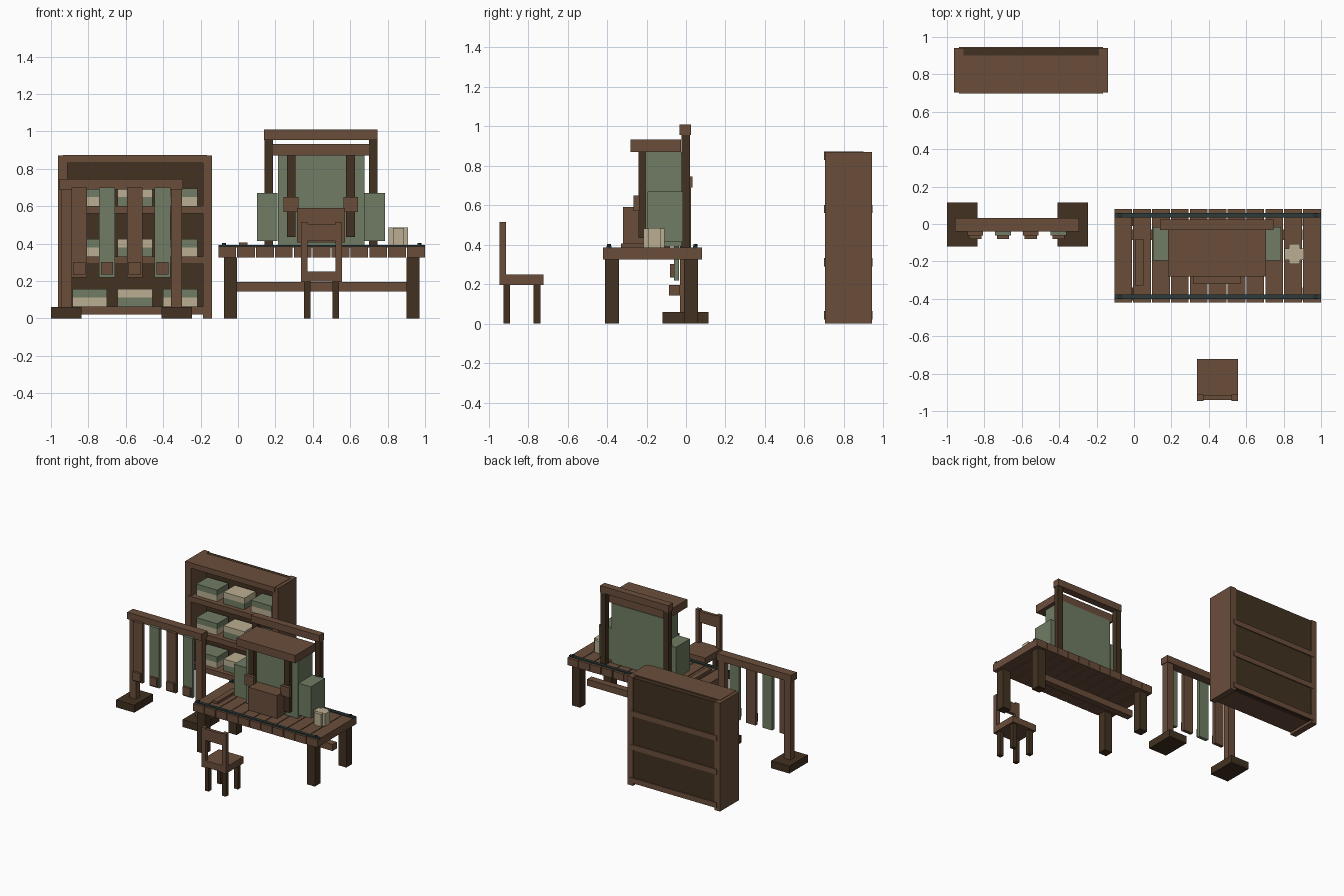
import bpy

cube = bpy.data.objects.get("Cube")
if cube:
    bpy.data.objects.remove(cube, do_unlink=True)


def material(name, rgb):
    m = bpy.data.materials.new(name)
    m.use_nodes = True
    colour = (*rgb, 1)
    m.diffuse_color = colour
    m.node_tree.nodes["Principled BSDF"].inputs["Base Color"].default_value = colour
    return m


WOOD = material("brown wood", (0.145, 0.076, 0.044))
DARK = material("dark wood", (0.055, 0.031, 0.015))
GREEN = material("sage green", (0.16, 0.2, 0.125))
CREAM = material("cream", (0.5, 0.43, 0.29))
IRON = material("dark iron", (0.026, 0.043, 0.043))


def box(name, mat, x, y, z):
    """Box from (min, max) pairs on each axis."""
    bpy.ops.mesh.primitive_cube_add(size=1, location=[sum(r) / 2 for r in (x, y, z)])
    ob = bpy.context.object
    ob.name = name
    ob.scale = [r[1] - r[0] for r in (x, y, z)]
    bpy.ops.object.transform_apply(location=False, rotation=False, scale=True)
    ob.data.materials.append(mat)
    return ob


def pair(name, mat, centre, x, y, z):
    """Two boxes mirrored about the plane x = centre."""
    box(name + "_left", mat, x, y, z)
    box(name + "_right", mat, (2 * centre - x[1], 2 * centre - x[0]), y, z)


# Work table: planks, legs, stretcher, iron rails with studs
TABLE = 0.447
for i in range(11):
    x = -0.105 + i * 0.1009
    box(f"table_plank_{i}", WOOD, (x, x + 0.095), (-0.42, 0.08), (0.325, 0.385))
for side, y in (("front", -0.375), ("back", 0.025)):
    pair(f"table_{side}_leg", DARK, TABLE, (0.9, 0.97), (y - 0.035, y + 0.035), (0, 0.325))
box("table_stretcher", WOOD, (-0.01, 0.9), (-0.085, -0.03), (0.143, 0.195))
for side, y in (("front", -0.39), ("back", 0.047)):
    box(f"{side}_rail", IRON, (-0.105, 1.0), (y - 0.012, y + 0.012), (0.38, 0.394))
    for x in (-0.075, 0.97):
        bpy.ops.mesh.primitive_cylinder_add(vertices=8, radius=0.01, depth=0.015,
                                            location=(x, y, 0.397))
        bpy.context.object.name = f"{side}_rail_stud"
        bpy.context.object.data.materials.append(IRON)

# Tall frame at the back of the table
PRESS = 0.443
pair("frame_post", DARK, PRESS, (0.7, 0.745), (-0.022, 0.02), (0.385, 0.955))
box("frame_beam", WOOD, (0.14, 0.747), (-0.032, 0.025), (0.955, 1.01))

# Cabinet with roof, columns, brackets and side boxes
box("cabinet_body", GREEN, (0.213, 0.675), (-0.205, -0.02), (0.39, 0.87))
box("cabinet_roof", WOOD, (0.183, 0.705), (-0.28, -0.025), (0.87, 0.933))
pair("cabinet_column", DARK, PRESS, (0.578, 0.625), (-0.24, -0.205), (0.435, 0.87))
pair("column_bracket", WOOD, PRESS, (0.563, 0.642), (-0.265, -0.235), (0.57, 0.65))
pair("side_box", GREEN, PRESS, (0.675, 0.785), (-0.195, -0.015), (0.415, 0.67))
box("front_box", WOOD, (0.315, 0.572), (-0.32, -0.205), (0.405, 0.59))

# Small things on the table
box("flat_board", WOOD, (0.005, 0.05), (-0.33, -0.08), (0.385, 0.405))
box("jar_wide", CREAM, (0.805, 0.91), (-0.192, -0.13), (0.385, 0.485))
box("jar_deep", CREAM, (0.828, 0.888), (-0.215, -0.108), (0.385, 0.483))

# Hanging rack
RACK = -0.623
pair("rack_foot", DARK, RACK, (-0.408, -0.246), (-0.12, 0.115), (0, 0.06))
pair("rack_post", WOOD, RACK, (-0.358, -0.3), (-0.03, 0.025), (0.06, 0.69))
box("rack_beam", WOOD, (-0.957, -0.295), (-0.04, 0.032), (0.69, 0.745))
for i in range(4):
    x = -0.848 + i * 0.148
    box(f"hanging_strip_{i}", GREEN if i % 2 else WOOD,
        (x - 0.042, x + 0.042), (-0.062, -0.035), (0.22, 0.7))
    box(f"strip_tag_{i}", WOOD, (x - 0.033, x + 0.033), (-0.08, -0.06), (0.235, 0.302))

# Shelf unit
SHELF = -0.55
pair("shelf_side", WOOD, SHELF, (-0.188, -0.138), (0.703, 0.942), (0, 0.87))
box("shelf_top", WOOD, (-0.935, -0.165), (0.698, 0.9), (0.83, 0.873))
box("shelf_back", DARK, (-0.912, -0.188), (0.9, 0.938), (0.02, 0.865))
for row, z in enumerate((0.022, 0.29, 0.56)):
    box(f"shelf_board_{row}", WOOD, (-0.935, -0.165), (0.698, 0.946), (z, z + 0.042))
    # Two-tone boxes, colours alternating along the row
    for col in range(3):
        x = (-0.885 + col * 0.242, -0.7 + col * 0.242)
        low, high = (GREEN, CREAM) if col % 2 else (CREAM, GREEN)
        base = z + 0.042
        box(f"stored_box_{row}_{col}", low, x, (0.735, 0.88), (base, base + 0.048))
        box(f"stored_lid_{row}_{col}", high, x, (0.735, 0.88), (base + 0.048, base + 0.093))

# Chair
CHAIR = 0.446
box("chair_seat", WOOD, (0.336, 0.556), (-0.94, -0.723), (0.197, 0.25))
for side, y in (("back", -0.908), ("front", -0.755)):
    pair(f"chair_{side}_leg", DARK, CHAIR, (0.505, 0.54), (y - 0.017, y + 0.017), (0, 0.2))
pair("chair_back_post", WOOD, CHAIR, (0.521, 0.556), (-0.945, -0.912), (0.195, 0.515))
box("chair_back_rail", WOOD, (0.37, 0.522), (-0.942, -0.915), (0.415, 0.505))
